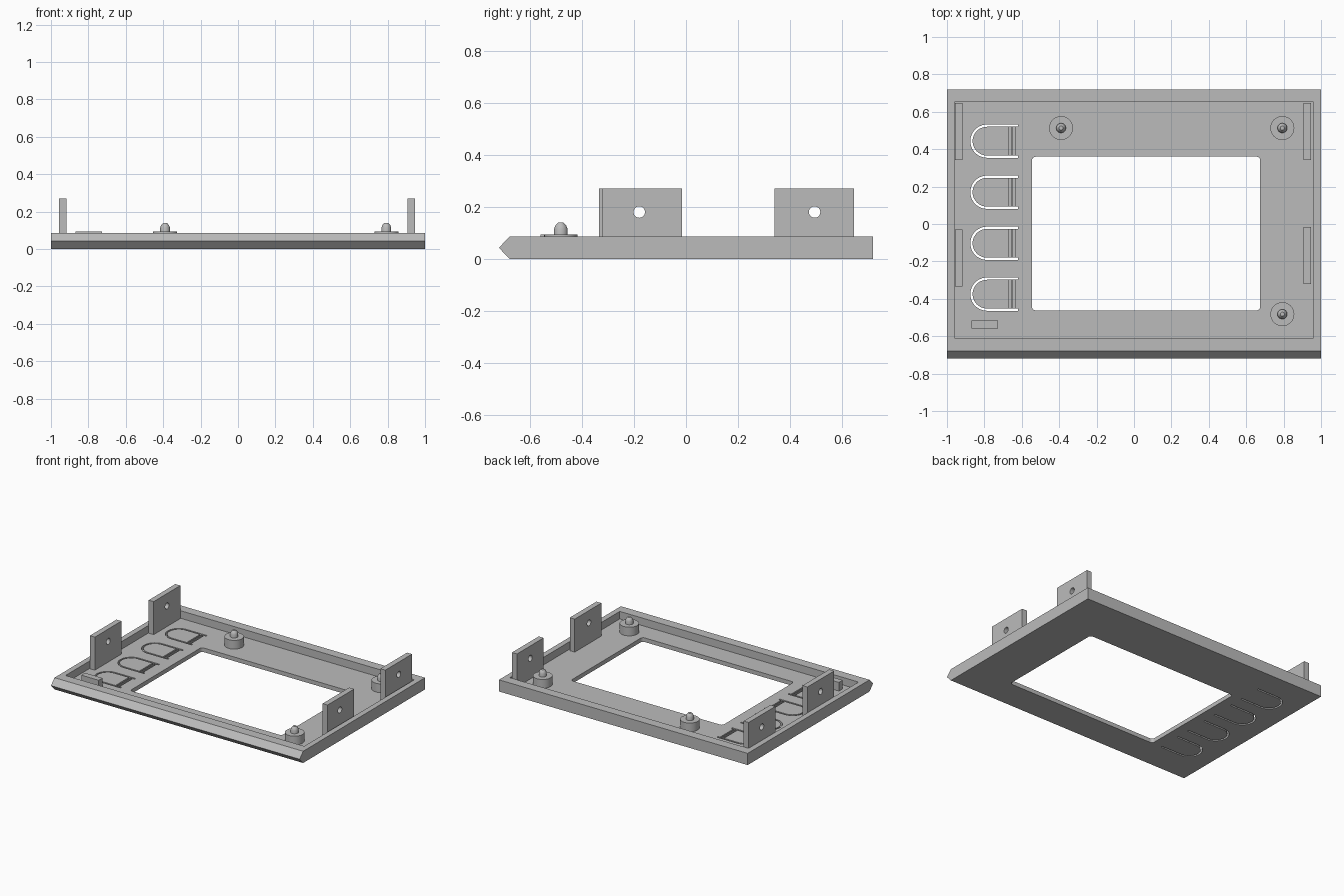
import bpy, bmesh, math
from mathutils import Vector

if "Cube" in bpy.data.objects:
    bpy.data.objects.remove(bpy.data.objects["Cube"], do_unlink=True)

grey = bpy.data.materials.new("light_grey")
grey.use_nodes = True
colour = (0.5, 0.5, 0.5, 1)
grey.diffuse_color = colour
grey.node_tree.nodes["Principled BSDF"].inputs["Base Color"].default_value = colour

FLOOR, RIM, TOP = 0.03, 0.085, 0.093


def finish(name, bm):
    bmesh.ops.recalc_face_normals(bm, faces=bm.faces)
    mesh = bpy.data.meshes.new(name)
    bm.to_mesh(mesh)
    bm.free()
    mesh.materials.append(grey)
    obj = bpy.data.objects.new(name, mesh)
    bpy.context.collection.objects.link(obj)
    return obj


def prism(name, outline, lo, hi, axis="z"):
    """Extrude a closed outline along z (outline in xy) or x (outline in yz)."""
    bm = bmesh.new()
    place = (lambda u, v: (u, v, lo)) if axis == "z" else (lambda u, v: (lo, u, v))
    face = bm.faces.new([bm.verts.new(place(u, v)) for u, v in outline])
    new = bmesh.ops.extrude_face_region(bm, geom=[face])["geom"]
    step = Vector((0, 0, hi - lo)) if axis == "z" else Vector((hi - lo, 0, 0))
    bmesh.ops.translate(bm, vec=step, verts=[g for g in new if isinstance(g, bmesh.types.BMVert)])
    return finish(name, bm)


def rect(u0, u1, v0, v1):
    return [(u0, v0), (u1, v0), (u1, v1), (u0, v1)]


def arc(u, v, r, start, end, n):
    angles = [math.radians(start + (end - start) * i / n) for i in range(n + 1)]
    return [(u + r * math.cos(a), v + r * math.sin(a)) for a in angles]


def rounded_rect(u0, u1, v0, v1, r):
    corners = [(u1 - r, v1 - r), (u0 + r, v1 - r), (u0 + r, v0 + r), (u1 - r, v0 + r)]
    return [p for i, (u, v) in enumerate(corners) for p in arc(u, v, r, 90 * i, 90 * i + 90, 5)]


def cut(obj, cutter):
    cutter.hide_render = True
    mod = obj.modifiers.new("cut", "BOOLEAN")
    mod.operation, mod.solver, mod.object = "DIFFERENCE", "EXACT", cutter
    bpy.context.view_layer.objects.active = obj
    bpy.ops.object.modifier_apply(modifier=mod.name)
    bpy.data.objects.remove(cutter, do_unlink=True)


def lathe(name, profile, x, y, n=32):
    """Stack rings of (radius, height) into a closed turned solid."""
    bm = bmesh.new()
    rings = [[bm.verts.new((u, v, z)) for u, v in arc(x, y, r, 0, 360, n)[:-1]] for r, z in profile]
    for a, b in zip(rings, rings[1:]):
        for i in range(n):
            bm.faces.new((a[i], a[(i + 1) % n], b[(i + 1) % n], b[i]))
    bm.faces.new(rings[0])
    bm.faces.new(rings[-1])
    obj = finish(name, bm)
    bpy.ops.object.select_all(action="DESELECT")
    obj.select_set(True)
    bpy.context.view_layer.objects.active = obj
    bpy.ops.object.shade_smooth_by_angle(angle=math.radians(30))


# Panel with a pointed front edge, recessed inside the rim
side = [(-0.68, 0), (0.72, 0), (0.72, RIM), (-0.68, RIM), (-0.72, RIM / 2)]
panel = prism("panel", side, -1, 1, "x")
cut(panel, prism("recess", rect(-0.96, 0.96, -0.61, 0.652), FLOOR, 0.2))
cut(panel, prism("window", rounded_rect(-0.545, 0.675, -0.462, 0.36, 0.02), -0.1, 0.2))

# U-shaped slots that free four push tabs, each with a pair of hinge grooves
for y in (0.443, 0.17, -0.103, -0.375):
    outer = [(-0.62, y + 0.089)] + arc(-0.786, y, 0.089, 90, 270, 20) + [(-0.62, y - 0.089)]
    inner = [(-0.62, y - 0.077)] + arc(-0.786, y, 0.077, 270, 90, 20) + [(-0.62, y + 0.077)]
    cut(panel, prism("slot", outer + inner, -0.1, 0.2))
    for x in (-0.663, -0.643):
        cut(panel, prism("hinge_groove", rect(x - 0.006, x + 0.006, y - 0.083, y + 0.083),
                         FLOOR - 0.012, 0.2))

# Upright mounting tabs with a screw hole
for label, x0, x1, front in (("right", -0.957, -0.917, -0.335), ("left", 0.906, 0.946, -0.322)):
    for end, y0, hole in (("rear", 0.341, 0.495), ("front", front, -0.18)):
        tab = prism(f"{label}_{end}_tab", rect(y0, y0 + 0.306, FLOOR - 0.005, 0.27), x0, x1, "x")
        cut(tab, prism("screw_hole", arc(hole, 0.18, 0.022, 0, 360, 24)[:-1], x0 - 0.1, x1 + 0.1, "x"))

# Round standoffs topped with tapered pins
for x, y in ((-0.39, 0.513), (0.793, 0.513), (0.793, -0.482)):
    lathe("standoff", [(0.064, FLOOR - 0.005), (0.064, TOP)], x, y)
    lathe("locating_pin", [(0.026, TOP - 0.01), (0.026, 0.115), (0.021, 0.128), (0.011, 0.139)], x, y)

# Small support block at the front right corner
prism("support_block", rect(-0.868, -0.728, -0.56, -0.517), FLOOR - 0.005, TOP)
